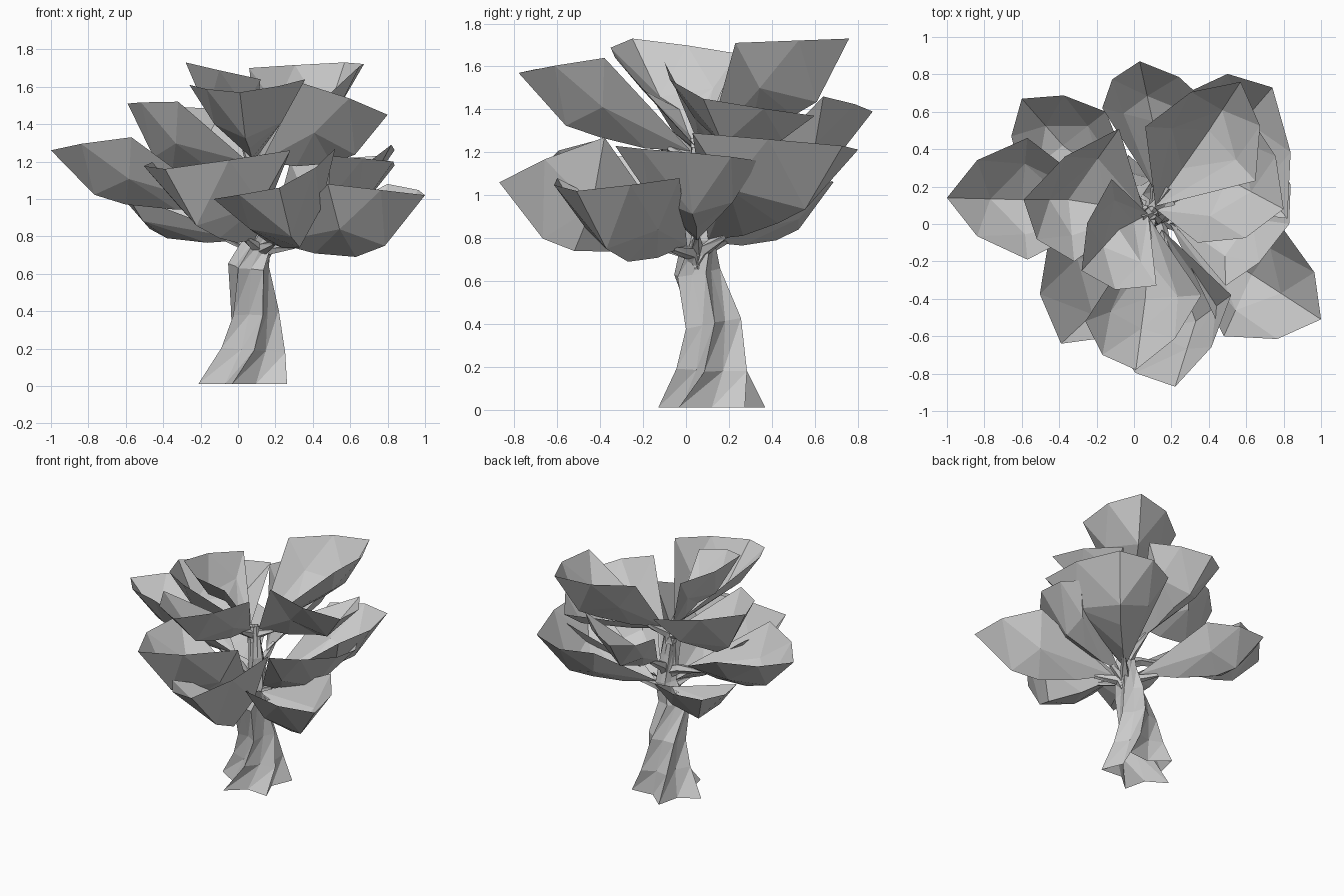
import bpy, bmesh, math
from mathutils import Vector

cube = bpy.data.objects.get("Cube")
if cube:
    bpy.data.objects.remove(cube, do_unlink=True)

grey = bpy.data.materials.new("plain_grey")
grey.use_nodes = True
tone = (0.6, 0.6, 0.6, 1)
grey.diffuse_color = tone
grey.node_tree.nodes["Principled BSDF"].inputs["Base Color"].default_value = tone


def finish(name, bm):
    mesh = bpy.data.meshes.new(name)
    bm.to_mesh(mesh)
    bm.free()
    mesh.materials.append(grey)
    obj = bpy.data.objects.new(name, mesh)
    bpy.context.collection.objects.link(obj)
    return obj


def tube(name, rings, sides, twist=0.0, flare=0.0):
    """Faceted open tube through (centre, radius) rings, with lobes that fade upward."""
    bm = bmesh.new()
    loops = []
    for i, (centre, radius) in enumerate(rings):
        centre = Vector(centre)
        ahead = Vector(rings[min(i + 1, len(rings) - 1)][0])
        behind = Vector(rings[max(i - 1, 0)][0])
        turn = Vector((0, 0, 1)).rotation_difference(ahead - behind)
        if i == 0 and flare:
            turn.identity()
        lobe = flare * (1 - i / len(rings))
        loop = []
        for k in range(sides):
            a = math.tau * k / sides + twist * i
            r = radius * (1 + (lobe if k % 2 else -lobe))
            loop.append(bm.verts.new(centre + turn @ Vector((r * math.cos(a), r * math.sin(a), 0))))
        loops.append(loop)
    for low, high in zip(loops, loops[1:]):
        for k in range(sides):
            n = (k + 1) % sides
            bm.faces.new((low[k], low[n], high[n]))
            bm.faces.new((low[k], high[n], high[k]))
    return finish(name, bm)


def leaf(name, base, left, tip, right, keel):
    """Open cupped leaf: hexagonal rim, bulging sides and a keel rising to the tip."""
    left, tip, right, keel = map(Vector, (left, tip, right, keel))
    middle = (left + right) / 2

    def sag(end, along, drop):
        point = keel.lerp(end, along)
        point.z -= drop * (end.z - keel.z)
        return point

    def shoulder(side):
        point = (side + tip) / 2
        push = (point - middle) * 0.25
        push.z *= 0.3
        return point + push

    bm = bmesh.new()
    heel = base.lerp(keel, 0.5) - Vector((0, 0, 0.02))
    b, h, k, p, t = (bm.verts.new(v) for v in (base, heel, keel, sag(tip, 0.42, 0.24), tip))
    for side, flip in ((left, 1), (right, -1)):
        s, m, q = (bm.verts.new(v) for v in (side, shoulder(side), sag(side, 0.58, 0.2)))
        for face in ((b, h, q), (h, k, q), (k, p, q), (p, m, q),
                     (m, s, q), (s, b, q), (p, t, m)):
            bm.faces.new(face[::flip])
    return finish(name, bm)


# Trunk with twisted root flare
tube("trunk", [((0.05, 0.12, 0.01), 0.205), ((0.08, 0.135, 0.19), 0.145),
               ((0.08, 0.125, 0.4), 0.115), ((0.06, 0.045, 0.64), 0.1),
               ((0.12, 0.06, 0.8), 0.07), ((0.12, 0.05, 1.0), 0.05),
               ((0.09, 0.06, 1.22), 0.035)], 10, 0.35, 0.28)

# Leaves of each tier: left corner, tip, right corner, keel
low_leaves = {
    "front": ((.28, -.4, 1.26), (-.39, -.64, 1.16), (-.45, -.05, 1.2), (-.1, -.37, .79)),
    "front_left": ((.52, -.38, 1.27), (.22, -.87, 1.06), (-.13, -.6, 1), (.33, -.52, .74)),
    "left": ((.8, -.03, 1.08), (1, -.51, 1.02), (.48, -.6, 1.08), (.63, -.27, .69)),
    "side": ((.76, .34, 1.16), (.83, 0, 1.2), (.49, -.33, 1.23), (.48, .05, .85)),
    "back_left": ((.28, .7, 1.2), (.74, .73, 1.23), (.82, .03, 1.29), (.48, .43, .87)),
    "back_right": ((-.15, .6, 1.05), (-.6, .67, 1.07), (-.6, .25, 1.03), (-.38, .42, .79)),
}
mid_leaves = {
    "right": ((-.57, -.19, 1.33), (-1, .14, 1.26), (-.57, .46, 1.27), (-.6, .13, .97)),
    "back": ((.4, .64, 1.46), (.03, .87, 1.39), (-.17, .62, 1.4), (.1, .55, 1.1)),
}
high_leaves = {
    "front": ((.36, -.38, 1.64), (.01, -.78, 1.57), (-.26, -.52, 1.61), (.06, -.4, 1.27)),
    "left": ((.6, .6, 1.37), (.8, .08, 1.45), (.34, -.1, 1.62), (.5, .24, 1.19)),
    "back": ((.06, .52, 1.7), (.57, .76, 1.73), (.65, .23, 1.71), (.4, .5, 1.37)),
    "middle": ((.12, -.33, 1.64), (-.28, -.25, 1.73), (-.12, .24, 1.66), (-.08, -.03, 1.4)),
    "right": ((-.32, -.2, 1.52), (-.59, .13, 1.51), (-.08, .51, 1.48), (-.35, .13, 1.16)),
}

# Each leaf sits on its own slim limb
for tier, hub, leaves, reach in (("low", (.12, .05, .78), low_leaves, 0.14),
                                 ("mid", (.12, .05, .95), mid_leaves, 0.25),
                                 ("high", (.09, .06, 1.2), high_leaves, 0.08)):
    hub = Vector(hub)
    for place, (left, tip, right, keel) in leaves.items():
        base = hub.lerp(Vector(keel), reach)
        leaf(f"{tier}_leaf_{place}", base, left, tip, right, keel)
        root = hub - Vector((0, 0, 0.1))
        tube(f"{tier}_limb_{place}", [(root, 0.045), (root.lerp(base, 0.6), 0.035),
                                      (base.lerp(Vector(keel), 0.25), 0.015)], 5, 0.3)
